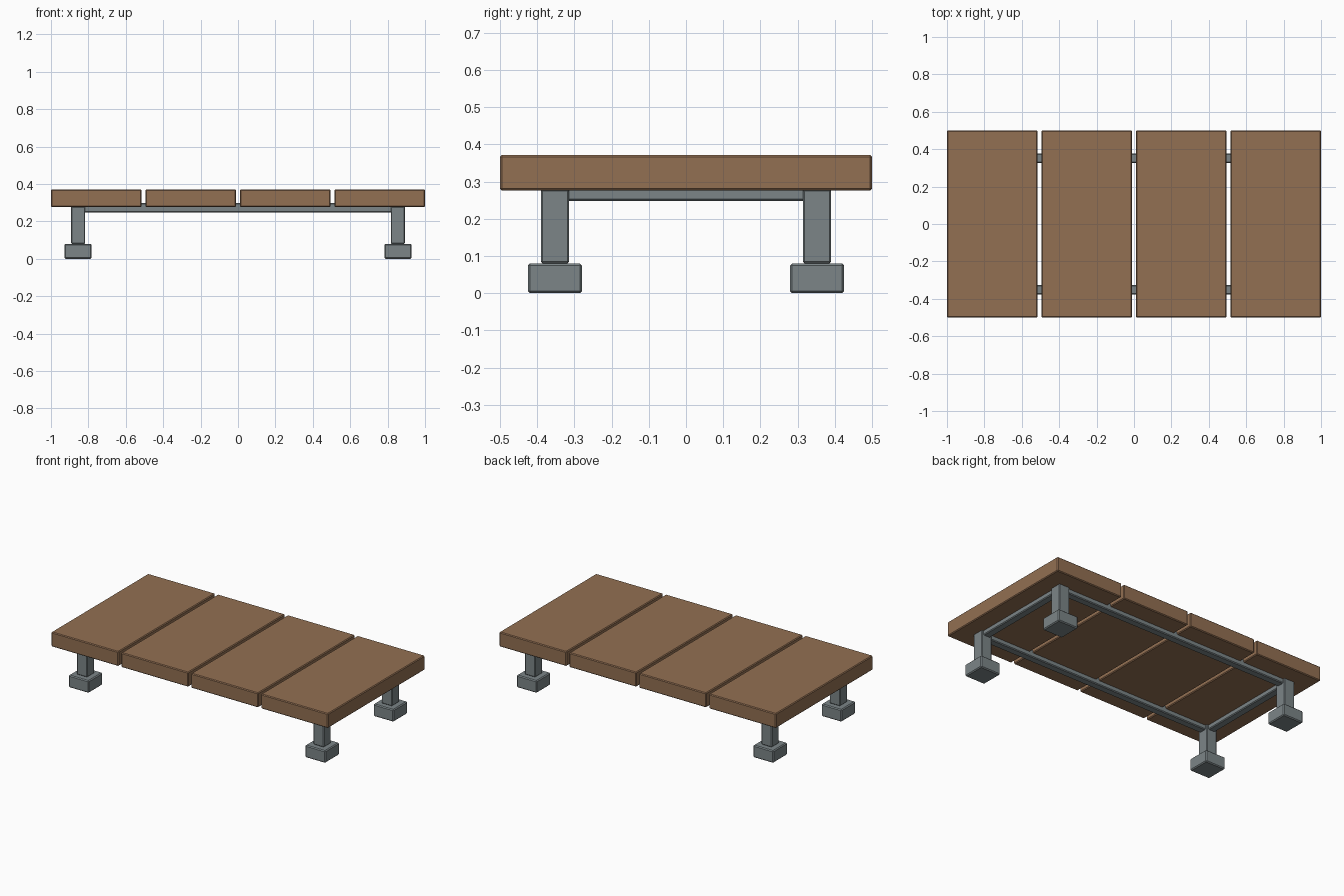
import bpy

if "Cube" in bpy.data.objects:
    bpy.data.objects.remove(bpy.data.objects["Cube"])


def material(name, color):
    m = bpy.data.materials.new(name)
    m.diffuse_color = color
    m.use_nodes = True
    m.node_tree.nodes["Principled BSDF"].inputs["Base Color"].default_value = m.diffuse_color
    return m


WOOD = material("brown_wood", (0.29, 0.16, 0.085, 1))
METAL = material("grey_metal", (0.20, 0.235, 0.245, 1))


def box(name, center, size, mat, chamfer=0.005):
    """Box with chamfered edges."""
    bpy.ops.mesh.primitive_cube_add(size=1, location=center)
    ob = bpy.context.object
    ob.name = name
    ob.scale = size
    bpy.ops.object.transform_apply(location=False, rotation=False, scale=True)
    bevel = ob.modifiers.new("chamfer", 'BEVEL')
    bevel.width = chamfer
    bevel.segments = 1
    ob.data.materials.append(mat)
    return ob


# Four planks forming the top
PLANK_W, GAP = 0.485, 0.02
for i in range(4):
    x = (i - 1.5) * (PLANK_W + GAP)
    box(f"plank_{i + 1}", (x, 0, 0.3235), (PLANK_W, 1.0, 0.095), WOOD)

# Legs and feet at the four corners
LX, LY = 0.855, 0.352
for sx, side in ((-1, "left"), (1, "right")):
    for sy, end in ((-1, "front"), (1, "back")):
        x, y = sx * LX, sy * LY
        box(f"{end}_{side}_leg", (x, y, 0.18), (0.076, 0.076, 0.2), METAL)
        box(f"{end}_{side}_foot", (x, y, 0.04), (0.146, 0.146, 0.08), METAL, 0.006)

# Rails joining the legs under the planks
for s, end in ((-1, "front"), (1, "back")):
    box(f"{end}_rail", (0, s * LY, 0.2725), (2 * LX, 0.05, 0.05), METAL)
for s, side in ((-1, "left"), (1, "right")):
    box(f"{side}_rail", (s * LX, 0, 0.2725), (0.05, 2 * LY, 0.05), METAL)
